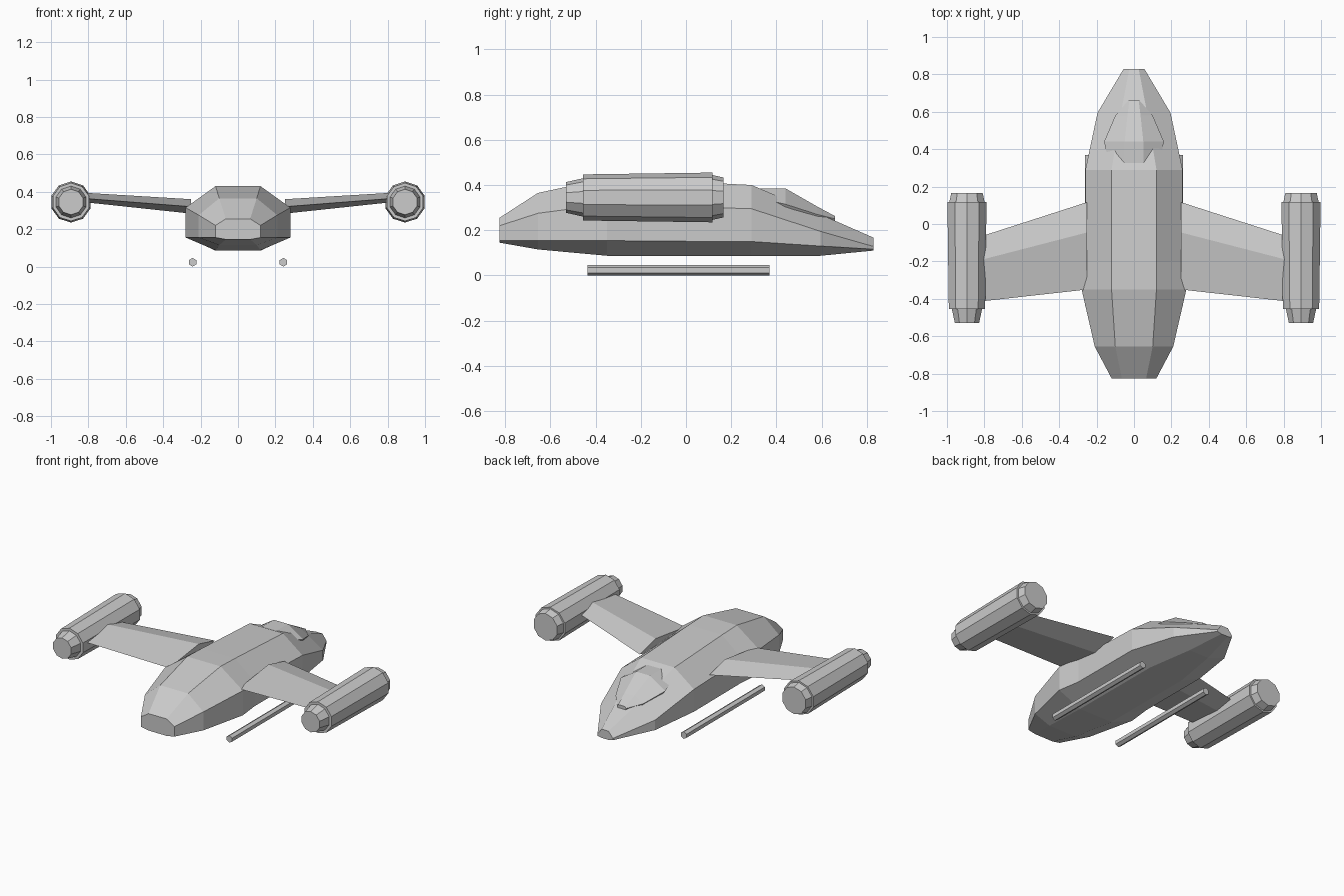
import bpy, bmesh, math

if "Cube" in bpy.data.objects:
    bpy.data.objects.remove(bpy.data.objects["Cube"])

grey = bpy.data.materials.new("plain_grey")
grey.use_nodes = True
colour = (0.6, 0.6, 0.6, 1)
grey.diffuse_color = colour
grey.node_tree.nodes["Principled BSDF"].inputs["Base Color"].default_value = colour


def loft(name, rings):
    """Skin a closed flat-faced solid through equal-sized rings of points."""
    bm = bmesh.new()
    loops = [[bm.verts.new(p) for p in ring] for ring in rings]
    n = len(loops[0])
    for a, b in zip(loops, loops[1:]):
        for i in range(n):
            j = (i + 1) % n
            bm.faces.new((a[i], a[j], b[j], b[i]))
    bm.faces.new(loops[0])
    bm.faces.new(loops[-1])
    bmesh.ops.recalc_face_normals(bm, faces=bm.faces)
    mesh = bpy.data.meshes.new(name)
    bm.to_mesh(mesh)
    bm.free()
    mesh.materials.append(grey)
    obj = bpy.data.objects.new(name, mesh)
    bpy.context.collection.objects.link(obj)
    return obj


def mirrored_ring(y, half):
    """Complete a ring from its +x half, listed top to bottom."""
    return [(x, y, z) for x, z in half] + [(-x, y, z) for x, z in reversed(half)]


def tube(name, x, z, sides, profile):
    """Turned body along y; profile holds (y, radius) pairs."""
    turn = 2 * math.pi / sides
    return loft(name, [[(x + r * math.sin(i * turn), y, z + r * math.cos(i * turn))
                        for i in range(sides)] for y, r in profile])


# Hull: y, top half width, top z, side half width, shoulder z, chine z, keel z
hull = [
    (-0.825, 0.065, 0.255, 0.12, 0.22, 0.155, 0.145),
    (-0.655, 0.10, 0.365, 0.21, 0.275, 0.155, 0.115),
    (-0.35, 0.12, 0.43, 0.28, 0.315, 0.155, 0.087),
    (-0.20, 0.12, 0.425, 0.26, 0.31, 0.152, 0.087),
    (0.29, 0.12, 0.40, 0.26, 0.295, 0.15, 0.085),
    (0.595, 0.07, 0.27, 0.195, 0.195, 0.13, 0.087),
    (0.83, 0.025, 0.167, 0.055, 0.128, 0.116, 0.11),
]
loft("hull", [mirrored_ring(y, [(a, zt), (w, zs), (w, zc), (a, zk)])
              for y, a, zt, w, zs, zc, zk in hull])

# Canopy: y, top half width, top z, side half width, side z
canopy = [
    (0.31, 0.05, 0.385, 0.13, 0.345),
    (0.44, 0.05, 0.385, 0.16, 0.315),
    (0.58, 0.035, 0.305, 0.10, 0.27),
    (0.66, 0.025, 0.262, 0.03, 0.25),
]
loft("canopy", [mirrored_ring(y, [(a, zt), (w, zs), (w * 0.7, zs - 0.06)])
                for y, a, zt, w, zs in canopy])

for side, label in ((1, "left"), (-1, "right")):
    # Lozenge-section wing, root to tip
    def wing_ring(x, lead, ridge, trail, top, mid, low):
        return [(side * x, lead, mid), (side * x, ridge, top),
                (side * x, trail, mid), (side * x, ridge, low)]
    loft(label + "_wing", [
        wing_ring(0.25, 0.117, -0.045, -0.35, 0.36, 0.32, 0.283),
        wing_ring(0.83, -0.07, -0.195, -0.415, 0.395, 0.365, 0.345)])

    # Engine pod with stepped, tapered ends
    tube(label + "_engine", side * 0.893, 0.345, 10, [
        (-0.53, 0.068), (-0.455, 0.085), (-0.455, 0.102),
        (0.118, 0.11), (0.118, 0.099), (0.167, 0.088)])

    # Landing skid rod
    tube(label + "_skid", side * 0.243, 0.023, 6, [(-0.435, 0.023), (0.37, 0.023)])
